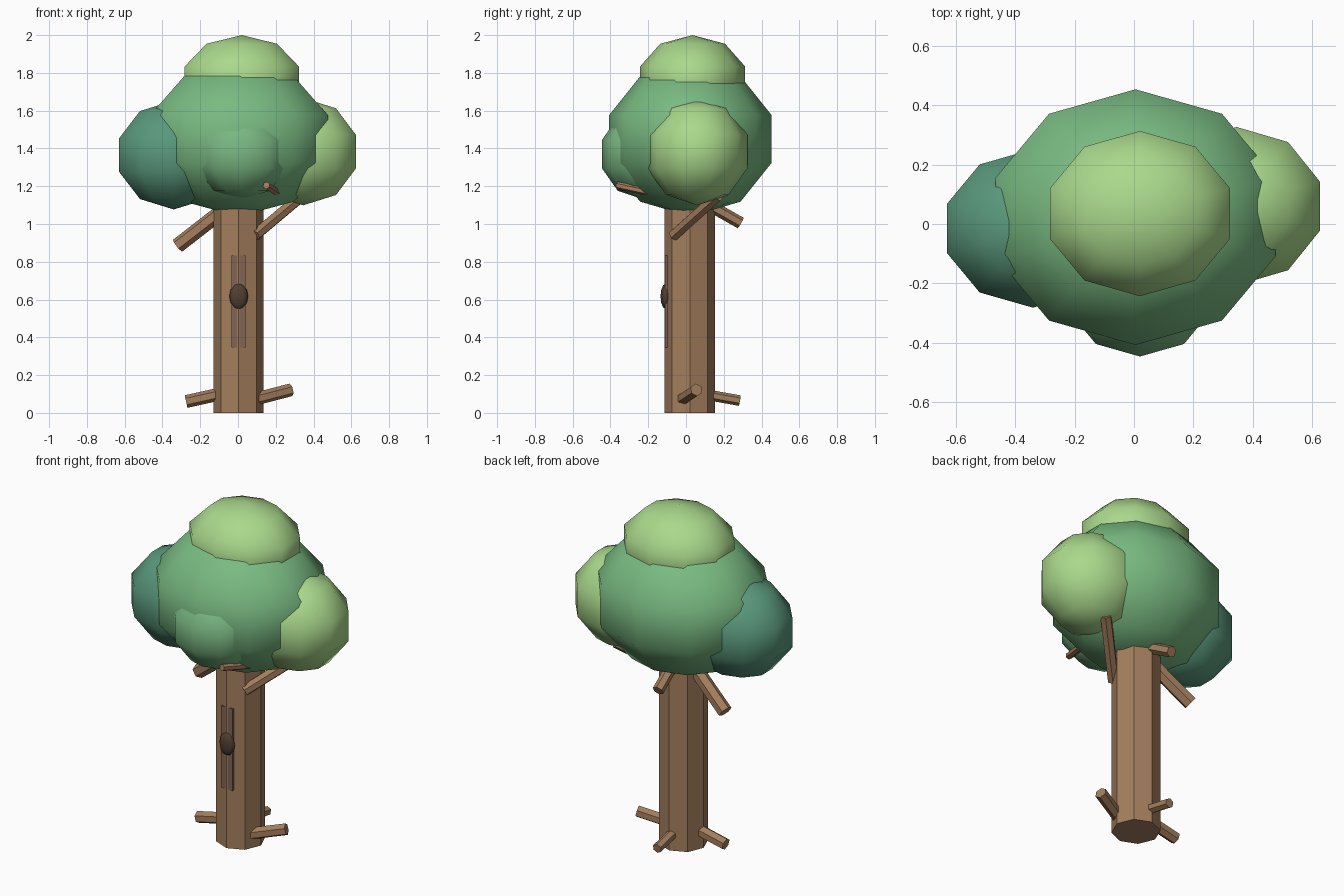
import bpy
from mathutils import Vector

if "Cube" in bpy.data.objects:
    bpy.data.objects.remove(bpy.data.objects["Cube"])


def material(name, rgb):
    m = bpy.data.materials.new(name)
    m.diffuse_color = (*rgb, 1)
    m.use_nodes = True
    m.node_tree.nodes["Principled BSDF"].inputs["Base Color"].default_value = m.diffuse_color
    return m


BARK = material("bark", (0.37, 0.21, 0.11))
DARK_BARK = material("dark_bark", (0.22, 0.13, 0.09))
KNOT = material("knot_brown", (0.08, 0.05, 0.03))
GREEN = material("leaf_green", (0.19, 0.49, 0.22))
FRONT_GREEN = material("leaf_front", (0.19, 0.47, 0.22))
LIGHT = material("leaf_light", (0.40, 0.69, 0.26))
DEEP = material("leaf_deep", (0.10, 0.31, 0.20))


def finish(name, mat):
    o = bpy.context.object
    o.name = name
    o.data.materials.append(mat)
    return o


def blob(name, loc, radii, mat, segments=10, rings=5):
    bpy.ops.mesh.primitive_uv_sphere_add(segments=segments, ring_count=rings, radius=1, location=loc)
    o = finish(name, mat)
    o.scale = radii
    bpy.ops.object.shade_smooth()


def rod(name, a, b, r, mat, sides=6):
    a, b = Vector(a), Vector(b)
    bpy.ops.mesh.primitive_cylinder_add(vertices=sides, radius=r, depth=(b - a).length, location=(a + b) / 2)
    o = finish(name, mat)
    o.rotation_euler = (b - a).to_track_quat('Z', 'Y').to_euler()


# Trunk
bpy.ops.mesh.primitive_cylinder_add(vertices=8, radius=0.133, depth=1.16, location=(0.003, 0.02, 0.58))
finish("trunk", BARK)

# Bark panel and knot on the front
bpy.ops.mesh.primitive_cube_add(size=1, location=(0.003, -0.095, 0.59))
finish("bark_panel", DARK_BARK).scale = (0.075, 0.03, 0.485)
blob("knot", (0.004, -0.107, 0.617), (0.05, 0.028, 0.068), KNOT, 8, 6)

# Foliage
blob("canopy_main", (0.005, 0.023, 1.45), (0.52, 0.452, 0.41), GREEN)
blob("canopy_top", (0.02, 0.035, 1.76), (0.334, 0.292, 0.24), LIGHT)
blob("canopy_left", (-0.34, -0.015, 1.365), (0.32, 0.28, 0.288), DEEP)
blob("canopy_right", (0.345, 0.06, 1.383), (0.31, 0.28, 0.284), LIGHT)
blob("canopy_front", (0.02, -0.225, 1.37), (0.265, 0.232, 0.24), FRONT_GREEN)

# Branches
rod("branch_left", (-0.32, 0.09, 0.885), (-0.03, 0.03, 1.11), 0.04, BARK)
rod("branch_right", (0.09, -0.065, 0.94), (0.34, 0.17, 1.15), 0.032, BARK)
rod("branch_back", (-0.02, 0.29, 1.005), (0.0, 0.06, 1.135), 0.032, BARK)
rod("twig_front", (0.15, -0.365, 1.205), (0.21, -0.18, 1.165), 0.02, BARK)

# Roots
rod("root_left", (-0.275, 0.02, 0.06), (-0.05, 0.02, 0.11), 0.034, BARK)
rod("root_right", (0.28, 0.055, 0.122), (0.06, -0.03, 0.065), 0.034, BARK)
rod("root_back", (-0.01, 0.285, 0.065), (0.0, 0.06, 0.105), 0.028, BARK)
